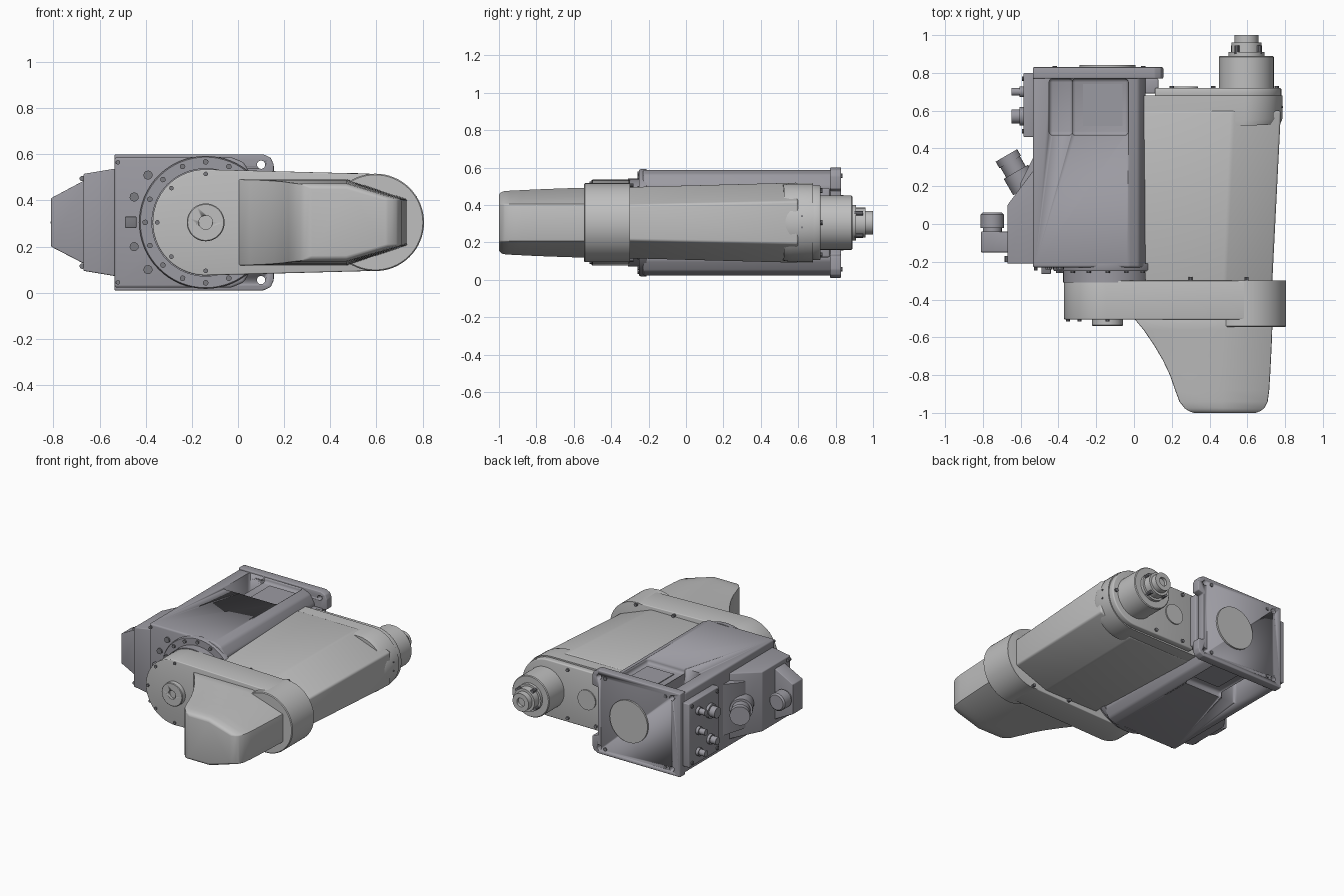
import bpy, bmesh, math
from mathutils import Vector

if "Cube" in bpy.data.objects:
    bpy.data.objects.remove(bpy.data.objects["Cube"])


def material(name, rgb):
    m = bpy.data.materials.new(name)
    m.use_nodes = True
    m.diffuse_color = (*rgb, 1)
    m.node_tree.nodes["Principled BSDF"].inputs["Base Color"].default_value = (*rgb, 1)
    return m


LIGHT = material("light grey", (0.52, 0.52, 0.52))
DARK = material("slate grey", (0.33, 0.325, 0.36))
BOLT = material("dark steel", (0.2, 0.2, 0.22))
MID = 0.305          # height of the main axes
HUB, WRIST = -0.14, 0.595
Y = Vector((0, 1, 0))


def apply(ob, mod):
    bpy.context.view_layer.objects.active = ob
    bpy.ops.object.modifier_apply(modifier=mod.name)


def loft(name, rings, mat, bevel=0.0, segments=3):
    """Skin equal-sized rings of points and cap both ends."""
    bm = bmesh.new()
    rows = [[bm.verts.new(p) for p in ring] for ring in rings]
    n = len(rows[0])
    for a, b in zip(rows, rows[1:]):
        for i in range(n):
            bm.faces.new((a[i], a[(i + 1) % n], b[(i + 1) % n], b[i]))
    bm.faces.new(rows[0])
    bm.faces.new(rows[-1])
    bmesh.ops.recalc_face_normals(bm, faces=bm.faces)
    mesh = bpy.data.meshes.new(name)
    bm.to_mesh(mesh)
    bm.free()
    mesh.materials.append(mat)
    ob = bpy.data.objects.new(name, mesh)
    bpy.context.collection.objects.link(ob)
    if bevel:
        mod = ob.modifiers.new("bevel", "BEVEL")
        mod.width, mod.segments, mod.limit_method = bevel, segments, "ANGLE"
        mod.angle_limit = math.radians(20)
        apply(ob, mod)
    bpy.ops.object.select_all(action="DESELECT")
    ob.select_set(True)
    bpy.context.view_layer.objects.active = ob
    bpy.ops.object.shade_smooth_by_angle(angle=math.radians(32))
    return ob


def prism(name, pts, y0, y1, mat, bevel=0.0):
    """Extrude an (x, z) outline along y."""
    return loft(name, [[(x, y, z) for x, z in pts] for y in (y0, y1)], mat, bevel)


def box(name, x, y, z, mat, bevel=0.0):
    pts = [(x[0], z[0]), (x[1], z[0]), (x[1], z[1]), (x[0], z[1])]
    return prism(name, pts, y[0], y[1], mat, bevel)


def turned(name, origin, axis, steps, mat, n=48):
    """Stepped round part: steps are (distance along axis, radius)."""
    origin, axis = Vector(origin), Vector(axis).normalized()
    u = axis.orthogonal().normalized()
    v = axis.cross(u)
    ang = [2 * math.pi * i / n for i in range(n)]
    rings = [[origin + axis * d + (u * math.cos(a) + v * math.sin(a)) * r for a in ang]
             for d, r in steps]
    return loft(name, rings, mat)


def cut(ob, cutter):
    mod = ob.modifiers.new("cut", "BOOLEAN")
    mod.operation, mod.solver, mod.object = "DIFFERENCE", "EXACT", cutter
    apply(ob, mod)
    bpy.data.objects.remove(cutter)


def arc(cx, r, a0, a1, n=28):
    return [(cx + r * math.cos(math.radians(a0 + (a1 - a0) * i / n)),
             MID + r * math.sin(math.radians(a0 + (a1 - a0) * i / n))) for i in range(n + 1)]


def mirrored(half):
    """Close an upper (x, height) outline with its reflection below the axis."""
    return [(x, MID + h) for x, h in half] + [(x, MID - h) for x, h in reversed(half)]


def section(y, x0, crease, x1, top, edge):
    """Six-sided arm section: flat top, sloping shoulder, upright outer face."""
    return [(x, y, z) for x, z in mirrored([(x0, top), (crease, top), (x1, edge)])]


def bolts(name, spots, y0, y1, r, mat=BOLT):
    for i, (x, z) in enumerate(spots):
        turned(f"{name}_{i + 1}", (x, y0, z), Y, [(0, r), (y1 - y0, r)], mat, 10)


# Base housing with pockets above and below
body = prism("base_housing", mirrored([(-0.535, 0.283), (-0.03, 0.283), (0.025, 0.26),
                                       (0.06, 0.2)]), -0.23, 0.78, DARK, 0.012)
for side in (1, -1):
    for x, depth in (((-0.33, -0.03), 0.245), ((-0.45, -0.325), 0.12)):
        z = sorted((MID + side * depth, MID + side * 0.4))
        cut(body, box("pocket_cutter", x, (0.47, 0.77), z, DARK, 0.02))
    z = MID + side * 0.246
    box("pocket_cover", (-0.27, -0.06), (0.52, 0.74), (z - 0.004, z + 0.004), DARK)

# Mounting flange with eared corners
flange = prism("mounting_flange", mirrored([(-0.535, 0.295), (0.11, 0.295), (0.142, 0.28),
                                            (0.155, 0.25), (0.155, 0.18), (0.11, 0.17)]),
               0.77, 0.83, DARK, 0.006)
turned("flange_disc", (HUB, 0.83, MID), Y, [(0, 0.148), (0.012, 0.148)], LIGHT)
for x in (0.1, -0.47):
    for s in (1, -1):
        cut(flange, turned("hole_cutter", (x, 0.7, MID + s * 0.25), Y,
                           [(0, 0.018), (0.2, 0.018)], DARK, 20))
bolts("flange_pin", [(x, MID + s * 0.25) for x in (0.05, -0.42) for s in (1, -1)],
      0.82, 0.836, 0.012)
box("flange_bracket", (0.04, 0.13), (0.69, 0.77), (0.12, 0.49), DARK, 0.01)

# Shoulder joint
turned("shoulder_ring", (HUB, -0.25, MID), Y, [(0, 0.283), (0.01, 0.288), (0.04, 0.288)], DARK, 64)
turned("shoulder_neck", (HUB, -0.31, MID), Y, [(0, 0.235), (0.1, 0.235)], DARK, 64)
bolts("ring_bolt", [(HUB + 0.262 * math.cos(a), MID + 0.262 * math.sin(a))
                    for a in (math.pi * i / 8 for i in range(16))], -0.26, -0.24, 0.012)
bolts("housing_bolt", [(-0.39, 0.51), (-0.45, 0.415), (-0.47, 0.305), (-0.45, 0.2),
                       (-0.39, 0.1)], -0.24, -0.22, 0.02)
box("housing_foot", (-0.49, -0.44), (-0.265, -0.22), (0.28, 0.33), BOLT, 0.005)
bolts("corner_bolt", [(-0.52, MID + s * 0.26) for s in (1, -1)], -0.245, -0.22, 0.01)

# Swing link joining shoulder to the long arm
link = arc(HUB, 0.23, 92, 268) + arc(WRIST, 0.21, -88, 88)
prism("swing_link", link, -0.505, -0.30, LIGHT, 0.006)
turned("wrist_collar", (WRIST, -0.545, MID), Y, [(0, 0.206), (0.005, 0.211), (0.245, 0.211)],
       LIGHT, 64)
hub = turned("hub_cap", (HUB, -0.54, MID), Y, [(0, 0.078), (0.004, 0.082), (0.04, 0.082)], LIGHT)
cut(hub, turned("hub_cutter", (HUB, -0.6, MID), Y, [(0, 0.03), (0.08, 0.03)], LIGHT, 24))
bolts("link_bolt", [(HUB + 0.21 * math.cos(a), MID + 0.21 * math.sin(a))
                    for a in (math.pi * (0.5 + i / 4) for i in range(5))], -0.515, -0.5, 0.01)
bolts("arm_bolt", [(x, MID + s * 0.2) for x in (0.3, WRIST) for s in (1, -1)],
      -0.31, -0.28, 0.011)

# Curved nose cover in front of the link
nose = [(-0.5, 0.0, 0.735, 0.187), (-0.56, 0.05, 0.732, 0.186), (-0.64, 0.105, 0.729, 0.184),
        (-0.72, 0.152, 0.725, 0.181), (-0.8, 0.19, 0.721, 0.178), (-0.88, 0.218, 0.716, 0.174),
        (-0.94, 0.24, 0.708, 0.171), (-0.975, 0.268, 0.69, 0.168), (-0.99, 0.29, 0.67, 0.162),
        (-1.0, 0.315, 0.645, 0.15)]
loft("nose_cover", [section(y, x0, 0.47, x1, h, 0.1) for y, x0, x1, h in nose], LIGHT,
     0.012, 2)

# Long arm with rounded rear end
loft("long_arm", [section(-0.31, 0.06, 0.48, 0.732, 0.19, 0.095),
                  section(0.6, 0.04, 0.525, 0.778, 0.214, 0.115)], LIGHT, 0.012)
rear = [(0.04, MID - 0.212), (0.04, MID + 0.212)] + arc(0.578, 0.208, 88, -88)
flare = [(0.04, MID - 0.21), (0.04, MID + 0.21)] + arc(0.57, 0.203, 88, -88)
loft("arm_rear", [[(x, y + 0.035 * x, z) for x, z in ring] for y, ring in
                  ((0.5, flare), (0.53, rear))] + [[(x, 0.68, z) for x, z in rear]], LIGHT)
prism("rear_cover", [(0.11, MID - 0.2), (0.11, MID + 0.2)] + arc(0.58, 0.2, 88, -88),
      0.675, 0.72, LIGHT, 0.008)
prism("rear_hatch", arc(0.27, 0.07, 0, 360, 32)[:-1], 0.715, 0.728, LIGHT)
bolts("cover_bolt", [(x, MID + s * 0.17) for x in (0.2, 0.42, 0.7) for s in (1, -1)
                     if x < 0.6] + [(0.755, MID)], 0.715, 0.73, 0.012)
for z in (0.28, 0.34):
    turned("arm_side_screw", (0.775, 0.62, z), (1, 0, 0), [(0, 0.006), (0.014, 0.006)], BOLT, 8)

# Rear drive and tool-side spindle
turned("rear_drive", (WRIST, 0.71, MID), Y, [(0, 0.145), (0.175, 0.145), (0.18, 0.14)], LIGHT, 64)
turned("rear_spindle", (WRIST, 0.88, MID), Y, [(0, 0.095), (0.03, 0.095), (0.03, 0.08),
                                               (0.08, 0.08), (0.08, 0.063), (0.12, 0.063),
                                               (0.12, 0.03), (0.1, 0.03)], LIGHT)
bolts("drive_bolt", [(WRIST + 0.085 * math.cos(a), MID + 0.085 * math.sin(a))
                     for a in (math.pi * (i / 2 + 0.2) for i in range(4))], 0.9, 0.945, 0.013)


# Tapered cable housing on the right flank
def slab(x, y0, y1, z0, z1):
    return [(x, y0, z0), (x, y1, z0), (x, y1, z1), (x, y0, z1)]


loft("cable_housing", [slab(-0.52, -0.21, 0.3, 0.07, 0.54), slab(-0.67, -0.21, 0.1, 0.095, 0.515)],
     DARK, 0.006)
loft("cable_outlet", [slab(-0.66, -0.15, -0.04, 0.122, 0.49), slab(-0.81, -0.15, -0.04, 0.2, 0.41)],
     DARK, 0.005)
bolts("housing_screw", [(-0.675, MID + s * 0.19) for s in (1, -1)], -0.2, -0.17, 0.012)
turned("outlet_plug", (-0.75, -0.05, MID), Y, [(0, 0.05), (0.03, 0.05), (0.03, 0.062),
                                              (0.1, 0.062), (0.11, 0.052)], DARK, 24)
lean = Vector((-0.5, 0.86, 0))
turned("angled_plug", (-0.575, 0.19, MID), lean, [(0, 0.075), (0.1, 0.075), (0.1, 0.06),
                                                 (0.16, 0.06), (0.16, 0.066), (0.2, 0.066)],
       DARK, 24)
loft("plug_ramp", [slab(-0.52, 0.1, 0.38, 0.12, 0.49), slab(-0.6, 0.1, 0.22, 0.14, 0.47)], DARK)

# Connector panel beside the flange
box("connector_panel", (-0.585, -0.53), (0.46, 0.8), (0.08, 0.53), DARK, 0.006)
for y, z, r in ((0.57, 0.4, 0.05), (0.57, 0.2, 0.035), (0.7, 0.45, 0.028), (0.7, 0.31, 0.028),
                (0.7, 0.16, 0.028)):
    turned("panel_connector", (-0.58, y, z), (-1, 0, 0),
           [(0, r), (0.025, r), (0.025, r * 0.75), (0.068, r * 0.75)], DARK, 20)
for y in (0.49, 0.77):
    for s in (1, -1):
        turned("panel_bolt", (-0.58, y, MID + s * 0.2), (-1, 0, 0),
               [(0, 0.012), (0.014, 0.012)], BOLT, 10)
